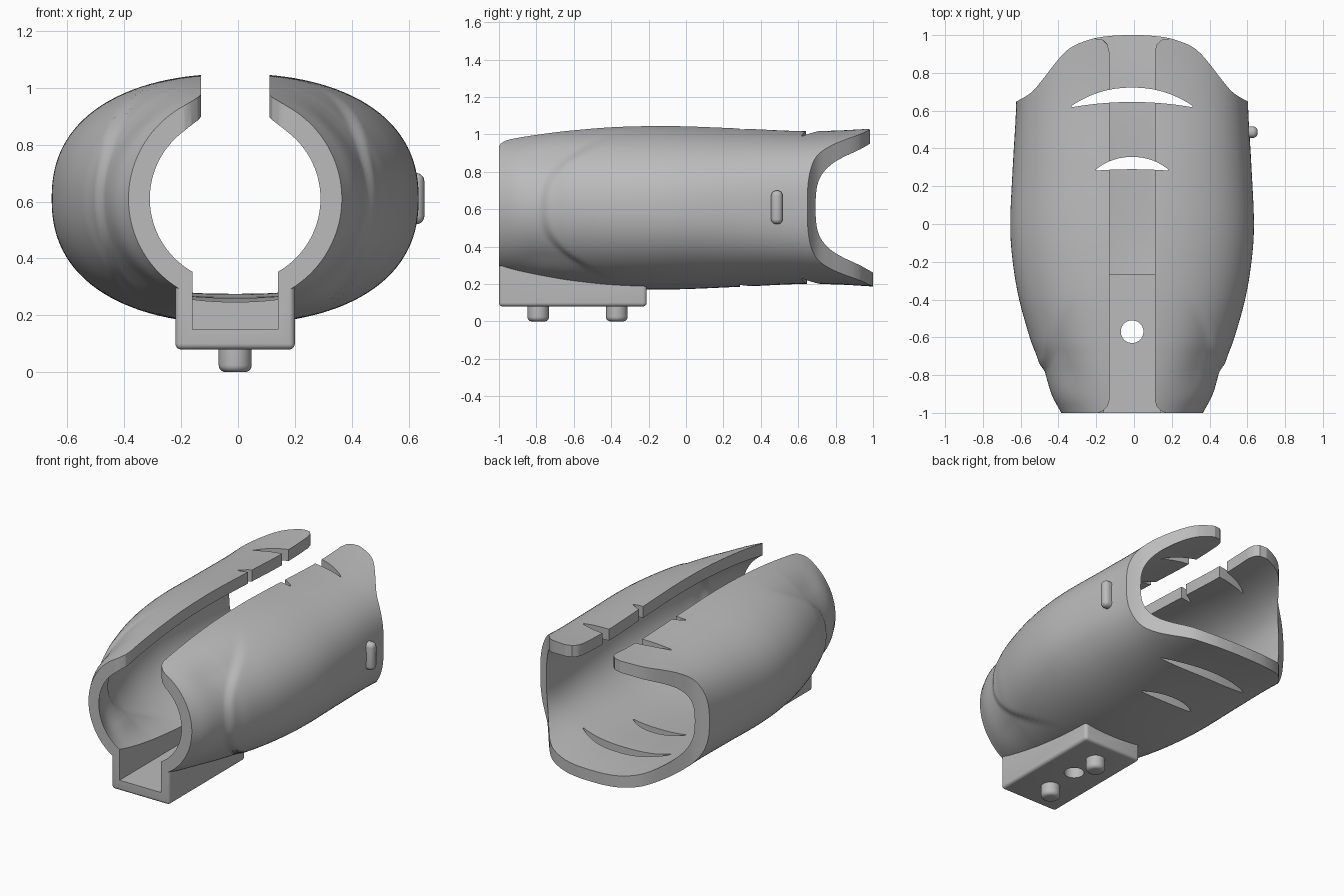
import bpy, bmesh
from math import sin, cos, pi
from mathutils import Vector

if "Cube" in bpy.data.objects:
    bpy.data.objects.remove(bpy.data.objects["Cube"])

CX, CZ, WALL = -0.01, 0.61, 0.075

grey = bpy.data.materials.new("plain grey")
grey.use_nodes = True
grey.diffuse_color = (0.5, 0.5, 0.5, 1)
grey.node_tree.nodes["Principled BSDF"].inputs["Base Color"].default_value = (0.5, 0.5, 0.5, 1)


def finish(bm, name):
    bmesh.ops.recalc_face_normals(bm, faces=bm.faces)
    mesh = bpy.data.meshes.new(name)
    bm.to_mesh(mesh)
    bm.free()
    mesh.materials.append(grey)
    ob = bpy.data.objects.new(name, mesh)
    bpy.context.collection.objects.link(ob)
    return ob


def spline(points, n):
    """Catmull-Rom curve through the points, n steps per span."""
    p = [Vector(q) for q in points]
    p = [2 * p[0] - p[1]] + p + [2 * p[-1] - p[-2]]
    out = []
    for a, b, c, d in zip(p, p[1:], p[2:], p[3:]):
        for i in range(n):
            t = i / n
            out.append(0.5 * (2 * b + (c - a) * t + (2 * a - 5 * b + 4 * c - d) * t * t
                              + (3 * b - a - 3 * c + d) * t ** 3))
    return out + [p[-2]]


def smooth(t):
    t = max(0, min(1, t))
    return t * t * (3 - 2 * t)


def box(name, low, high, bevel=0.0):
    bm = bmesh.new()
    bmesh.ops.create_cube(bm, size=1)
    for v in bm.verts:
        v.co = [(h + l) / 2 + c * (h - l) for l, h, c in zip(low, high, v.co)]
    if bevel:
        bmesh.ops.bevel(bm, geom=bm.edges[:], offset=bevel, segments=5, profile=0.5, affect='EDGES')
    return finish(bm, name)


def prism(name, outline, z0, z1):
    bm = bmesh.new()
    face = bm.faces.new([bm.verts.new((x, y, z0)) for x, y in outline])
    top = bmesh.ops.extrude_face_region(bm, geom=[face])["geom"]
    for v in top:
        if isinstance(v, bmesh.types.BMVert):
            v.co.z = z1
    return finish(bm, name)


def cylinder(name, y, radius, z0, z1, bevel=0.0):
    bm = bmesh.new()
    bmesh.ops.create_cone(bm, cap_ends=True, segments=48, radius1=radius, radius2=radius, depth=z1 - z0)
    bmesh.ops.translate(bm, verts=bm.verts, vec=(CX, y, (z0 + z1) / 2))
    if bevel:
        rim = [e for e in bm.edges if all(v.co.z < z0 + 0.001 for v in e.verts)]
        bmesh.ops.bevel(bm, geom=rim, offset=bevel, segments=5, profile=0.5, affect='EDGES')
    return finish(bm, name)


# Sleeve stations: y, half width, half height, squareness of the oval
STATIONS = [(-1, .375, .372, 2), (-.9, .43, .387, 2), (-.8, .472, .4, 2.03), (-.7, .505, .411, 2.08),
            (-.6, .542, .42, 2.13), (-.4, .598, .434, 2.2), (-.2, .632, .439, 2.25), (0, .645, .437, 2.3),
            (.3, .632, .424, 2.45), (.6, .615, .41, 2.7), (.8, .615, .412, 2.8), (1, .615, .423, 2.8)]


def sleeve(name, inset, overhang):
    """Solid oval body, with a shallow swept step between wrist and forearm."""
    bm = bmesh.new()
    rows, segs = spline(STATIONS, 10), 128
    shift = Vector((overhang, 0, 0, 0))
    if overhang:
        rows = [rows[0] - shift] + rows + [rows[-1] + shift]
    rings = []
    for y, a, b, n in rows:
        ring = []
        for i in range(segs):
            t = 2 * pi * (i + 0.5) / segs
            k = (abs(cos(t)) ** n + abs(sin(t)) ** n) ** (-1 / n)
            u, w = k * cos(t), k * sin(t)
            edge = -0.79 + 0.5 * abs(w) ** 2.8
            step = 0.018 * (1 - smooth((y - edge) / 0.06)) * smooth((y + 0.95) / 0.2)
            cut = inset + step * (1 - smooth((abs(w) - 0.65) / 0.3))
            ring.append(bm.verts.new((CX + (a - cut) * u, y, CZ + (b - cut) * w)))
        rings.append(ring)
    for r, s in zip(rings, rings[1:]):
        for i in range(segs):
            j = (i + 1) % segs
            bm.faces.new((r[i], r[j], s[j], s[i]))
    bm.faces.new(rings[0])
    bm.faces.new(rings[-1])
    return finish(bm, name)


def combine(target, other, operation):
    mod = target.modifiers.new("cut", 'BOOLEAN')
    mod.operation, mod.solver, mod.object = operation, 'EXACT', other
    bpy.context.view_layer.objects.active = target
    bpy.ops.object.modifier_apply(modifier=mod.name)
    bpy.data.objects.remove(other)


def mirrored(half):
    """Close a right-hand curve with its mirror about the sleeve axis."""
    return [(CX + x, y) for x, y in half] + [(CX - x, y) for x, y in reversed(half)]


def crescent(half, tip, crown, sag):
    n = 24
    us = [-1 + 2 * i / n for i in range(n + 1)]
    upper = [(CX + half * u, tip + 0.008 + (crown - tip - 0.008) * (1 - abs(u) ** 2.2)) for u in us]
    lower = [(CX + half * u, tip + (sag - tip) * (1 - u * u)) for u in reversed(us)]
    return upper + lower


# Hollow sleeve with the mounting block underneath
shell = sleeve("sleeve", 0, 0)
combine(shell, box("block", (-.22, -1, .08), (.20, -.21, .36), .02), 'UNION')
combine(shell, sleeve("hollow", WALL, 0.1), 'DIFFERENCE')
combine(shell, box("trough", (-.16, -1.1, .15), (.14, -.27, .5)), 'DIFFERENCE')
combine(shell, cylinder("bolt_hole", -.57, .06, 0, .3), 'DIFFERENCE')

# Open seam along the top, with rounded ends
seam = [(.18, -1.1), (.18, -1), (.155, -.99), (.13, -.965), (.12, -.93),
        (.12, .91), (.13, .95), (.155, .975), (.2, .982), (.2, 1.1)]
combine(shell, prism("seam", mirrored(seam), .62, 1.3), 'DIFFERENCE')

# Scooped elbow end
scoop = spline([(.64, .64), (.6, .655), (.53, .70), (.47, .77), (.42, .835),
                (.36, .905), (.3, .948), (.2, .983), (.1, .997), (.03, 1)], 5)
arch = [(.9, .62)] + mirrored([(p.x, p.y) for p in scoop]) + [(-.9, .62), (-.9, 1.3), (.9, 1.3)]
combine(shell, prism("scoop", arch, -.2, 1.4), 'DIFFERENCE')

# Crescent vents through top and bottom
for size in ((.32, .618, .722, .646), (.19, .283, .355, .29)):
    combine(shell, prism("vent", crescent(*size), -.2, 1.4), 'DIFFERENCE')

# Pegs below the block and nub on the left side
parts = [shell]
for label, y in (("front", -.79), ("rear", -.37)):
    parts.append(cylinder(label + "_peg", y, .058, 0, .1, .025))
parts.append(box("side_nub", (.56, .455, .52), (.655, .517, .70), .028))

for ob in parts:
    bpy.ops.object.select_all(action='DESELECT')
    ob.select_set(True)
    bpy.context.view_layer.objects.active = ob
    bpy.ops.object.shade_smooth_by_angle(angle=0.55)
